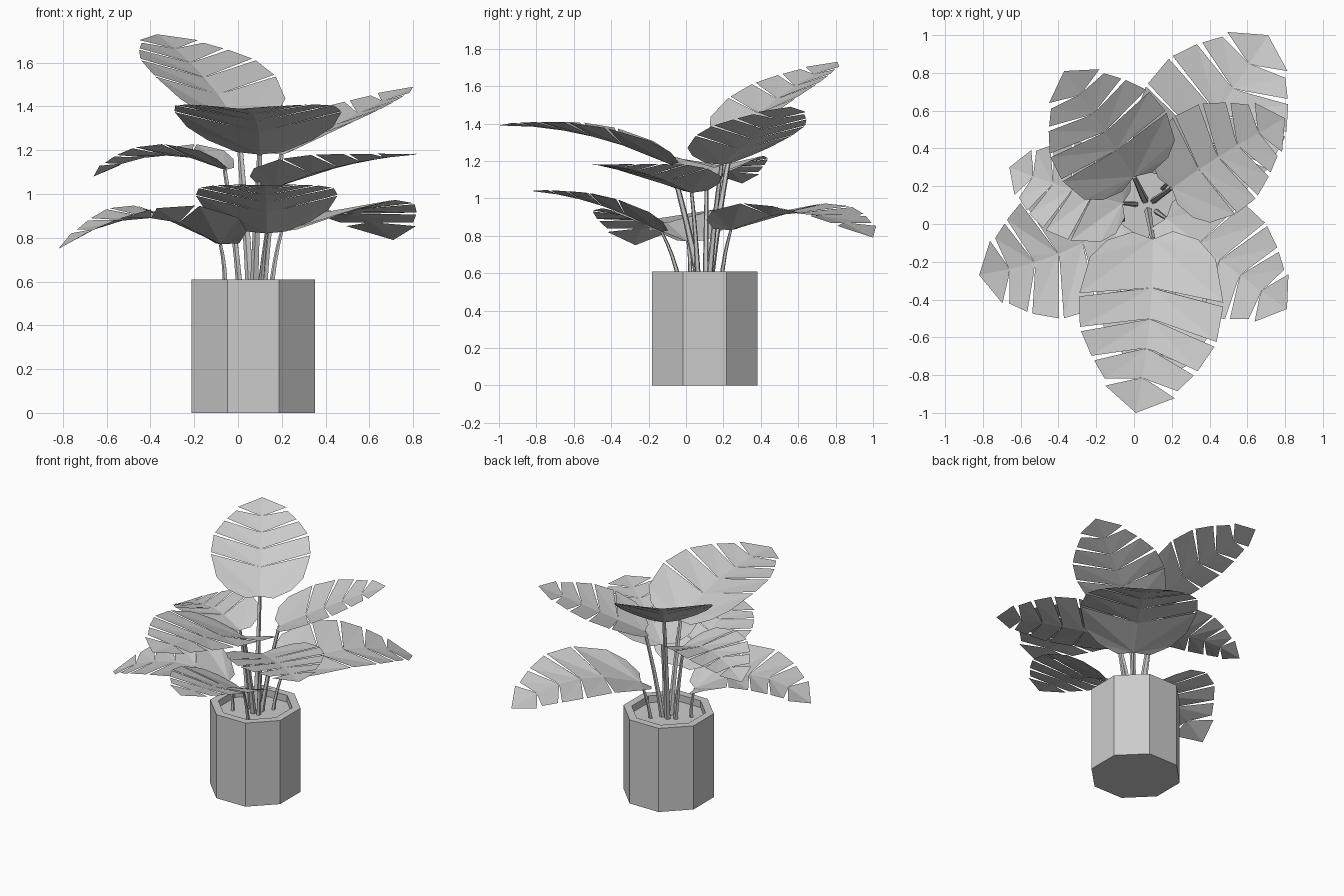
import bpy, bmesh, math
from mathutils import Vector

if "Cube" in bpy.data.objects:
    bpy.data.objects.remove(bpy.data.objects["Cube"], do_unlink=True)

GREY = (0.6, 0.6, 0.6, 1)
mat = bpy.data.materials.new("plain_grey")
mat.use_nodes = True
mat.diffuse_color = GREY
mat.node_tree.nodes["Principled BSDF"].inputs["Base Color"].default_value = GREY

CENTRE = Vector((0.07, 0.1, 0))


def finish(name, bm):
    me = bpy.data.meshes.new(name)
    bm.to_mesh(me)
    bm.free()
    me.materials.append(mat)
    ob = bpy.data.objects.new(name, me)
    bpy.context.collection.objects.link(ob)


def loft(name, rings):
    bm = bmesh.new()
    rings = [[bm.verts.new(p) for p in ring] for ring in rings]
    n = len(rings[0])
    for a, b in zip(rings, rings[1:]):
        for i in range(n):
            j = (i + 1) % n
            bm.faces.new((a[i], a[j], b[j], b[i]))
    bm.faces.new(rings[0][::-1])
    bm.faces.new(rings[-1])
    bmesh.ops.recalc_face_normals(bm, faces=bm.faces)
    finish(name, bm)


def bezier(p0, p1, p2, t):
    return p0 * (1 - t) ** 2 + p1 * 2 * t * (1 - t) + p2 * t * t


# Octagonal pot with a rim and sunken soil
def octagon(radius, z):
    return [CENTRE + Vector((radius * math.cos(a), radius * math.sin(a), z))
            for a in (math.pi * (k + 0.5) / 4 for k in range(8))]


loft("pot", [octagon(0.306, 0), octagon(0.306, 0.61), octagon(0.25, 0.61), octagon(0.25, 0.56)])

# Leaf half outline: rib start, rib end, outer points as (along, across)
LOBES = [
    (0, 0.28, [(-0.03, 0.12), (0.03, 0.27), (0.14, 0.375), (0.36, 0.43)]),
    (0.28, 0.46, [(0.38, 0.43), (0.56, 0.41)]),
    (0.46, 0.63, [(0.585, 0.4), (0.72, 0.32)]),
    (0.63, 0.8, [(0.745, 0.3), (0.84, 0.22)]),
    (0.8, 1, [(0.88, 0.21)]),
]


def build_leaf(name, base, mid, tip, width, fold):
    base, mid, tip = Vector(base), Vector(mid), Vector(tip)
    ctrl = mid * 2 - (base + tip) / 2
    length = (mid - base).length + (tip - mid).length

    def point(t, w, s):
        tangent = ((ctrl - base) * (1 - t) + (tip - ctrl) * t).normalized()
        side = tangent.cross(Vector((0, 0, 1))).normalized()
        up = side.cross(tangent)
        w *= width * length
        rise = fold * (1.15 - 0.85 * t) * w
        return bezier(base, ctrl, tip, t) + side * (s * w) + up * rise

    bm = bmesh.new()
    for s in (-1, 1):
        for t0, t1, outer in LOBES:
            inner = [(t0, 0)] + ([(t0 + 0.015, 0.05)] if t0 else [])
            end = [(t1 + 0.01, 0.05), (t1, 0)] if t1 < 1 else [(1, 0)]
            vs = [bm.verts.new(point(t, w, s)) for t, w in inner + outer + end]
            # Fan from the rib so the lobe bends along flat facets
            for a, b in zip(vs[1:], vs[2:]):
                bm.faces.new((vs[0], a, b))
    bmesh.ops.remove_doubles(bm, verts=bm.verts, dist=0.0005)
    for f in bm.faces:
        f.normal_update()
        if f.normal.z < 0:
            f.normal_flip()
    finish(name, bm)


def build_stem(name, top, spread, radius):
    top = Vector(top)
    out = top - CENTRE
    out.z = 0
    foot = CENTRE + out.normalized() * spread + Vector((0, 0, 0.55))
    ctrl = foot.lerp(top, 0.55) - out * 0.1
    rings = []
    for k in range(5):
        t = k / 4
        c = bezier(foot, ctrl, top, t)
        d = ((ctrl - foot) * (1 - t) + (top - ctrl) * t).normalized()
        u = d.cross(Vector((0, 1, 0.2))).normalized()
        v = d.cross(u)
        r = radius * (1 - 0.4 * t)
        rings.append([c + (u * math.cos(a) + v * math.sin(a)) * r
                      for a in (math.tau * i / 5 for i in range(5))])
    loft(name, rings)


# name, base, middle of the rib, tip, width factor, fold, stem spread and radius
LEAVES = [
    ("back_right_top", (0.0, 0.25, 1.32), (-0.17, 0.51, 1.55), (-0.37, 0.81, 1.73), 0.97, 0.2, 0.03, 0.021),
    ("back_left_upper", (0.2, 0.19, 1.18), (0.47, 0.37, 1.33), (0.8, 0.56, 1.49), 0.92, 0.2, 0.04, 0.018),
    ("back_left_lower", (0.2, 0.24, 0.83), (0.46, 0.62, 0.92), (0.71, 1.0, 0.79), 0.96, 0.17, 0.12, 0.013),
    ("front_upper", (0.1, -0.08, 1.18), (0.08, -0.54, 1.34), (0.01, -1.0, 1.39), 0.93, 0.22, 0.03, 0.021),
    ("front_lower", (0.13, -0.13, 0.82), (0.13, -0.48, 0.97), (0.12, -0.83, 1.04), 1.02, 0.22, 0.14, 0.013),
    ("right_lower", (-0.08, 0.01, 0.77), (-0.43, -0.17, 0.89), (-0.82, -0.27, 0.75), 0.96, 0.22, 0.15, 0.013),
    ("right_upper", (-0.06, 0.11, 1.11), (-0.35, 0.19, 1.175), (-0.66, 0.3, 1.08), 0.93, 0.25, 0.06, 0.016),
    ("left_upper", (0.17, 0.03, 1.03), (0.48, -0.21, 1.13), (0.81, -0.45, 1.18), 0.9, 0.2, 0.06, 0.016),
]
for name, base, mid, tip, width, fold, spread, radius in LEAVES:
    build_leaf(name + "_leaf", base, mid, tip, width, fold)
    build_stem(name + "_stem", base, spread, radius)
